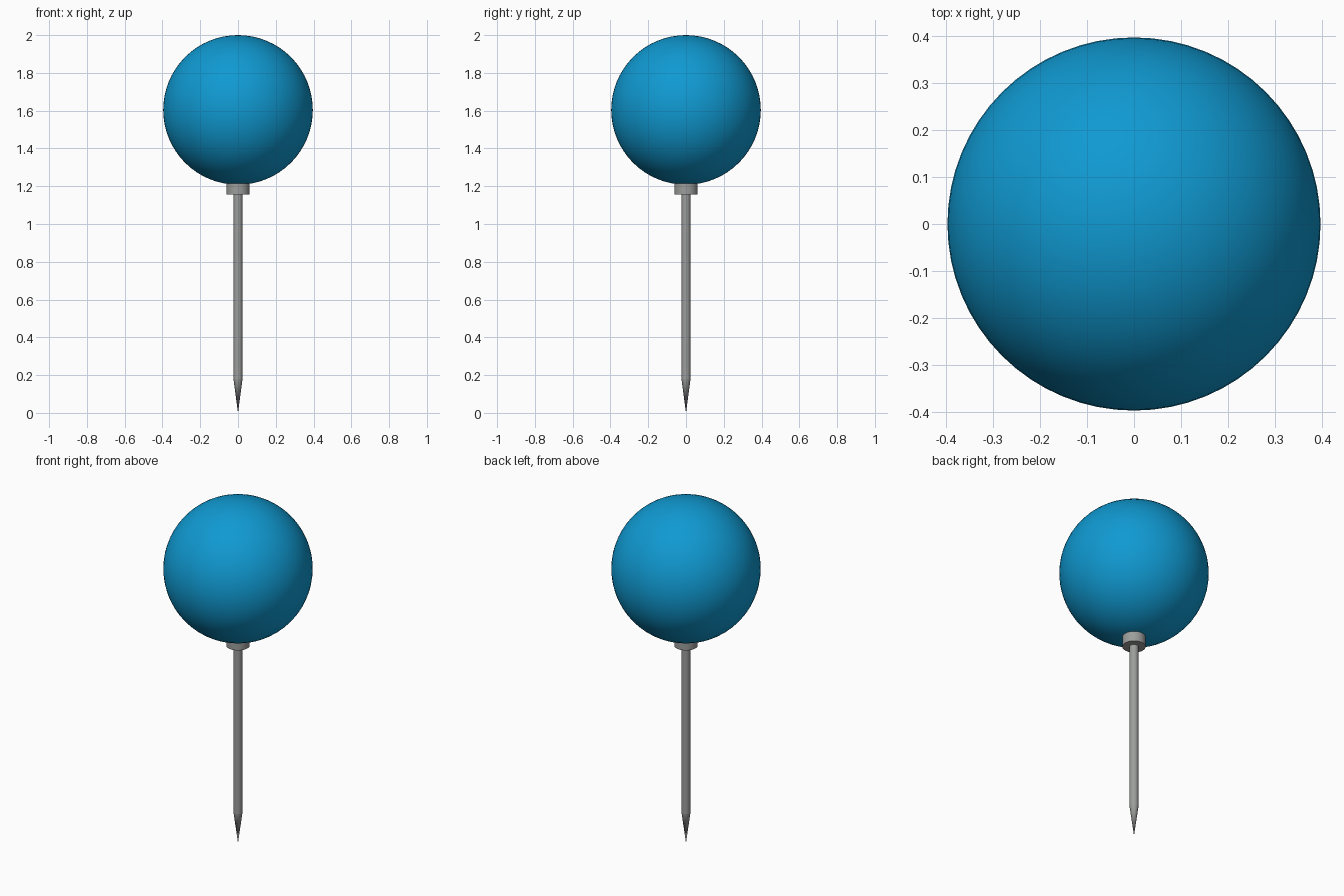
import bpy
import math

if "Cube" in bpy.data.objects:
    bpy.data.objects.remove(bpy.data.objects["Cube"])


def material(name, rgb):
    m = bpy.data.materials.new(name)
    m.diffuse_color = (*rgb, 1.0)
    m.use_nodes = True
    m.node_tree.nodes["Principled BSDF"].inputs["Base Color"].default_value = m.diffuse_color
    return m


blue = material("blue plastic", (0.005, 0.32, 0.64))
steel = material("grey steel", (0.33, 0.34, 0.33))


def finish(name, mat):
    ob = bpy.context.object
    ob.name = name
    ob.data.materials.append(mat)
    bpy.ops.object.shade_smooth_by_angle(angle=math.radians(35))
    return ob


def tube(name, r_bottom, r_top, z0, z1, mat, sides=32):
    bpy.ops.mesh.primitive_cone_add(vertices=sides, radius1=r_bottom, radius2=r_top,
                                    depth=z1 - z0, location=(0, 0, (z0 + z1) / 2))
    return finish(name, mat)


# Round head
bpy.ops.mesh.primitive_uv_sphere_add(segments=64, ring_count=32, radius=0.396,
                                     location=(0, 0, 1.604))
finish("ball_head", blue)

# Collar under the head, its top sunk into the ball
tube("collar", 0.062, 0.062, 1.155, 1.23, steel)

# Needle shaft and pointed tip
tube("shaft", 0.024, 0.024, 0.18, 1.18, steel)
tube("needle_tip", 0.0, 0.024, 0.0, 0.18, steel)
